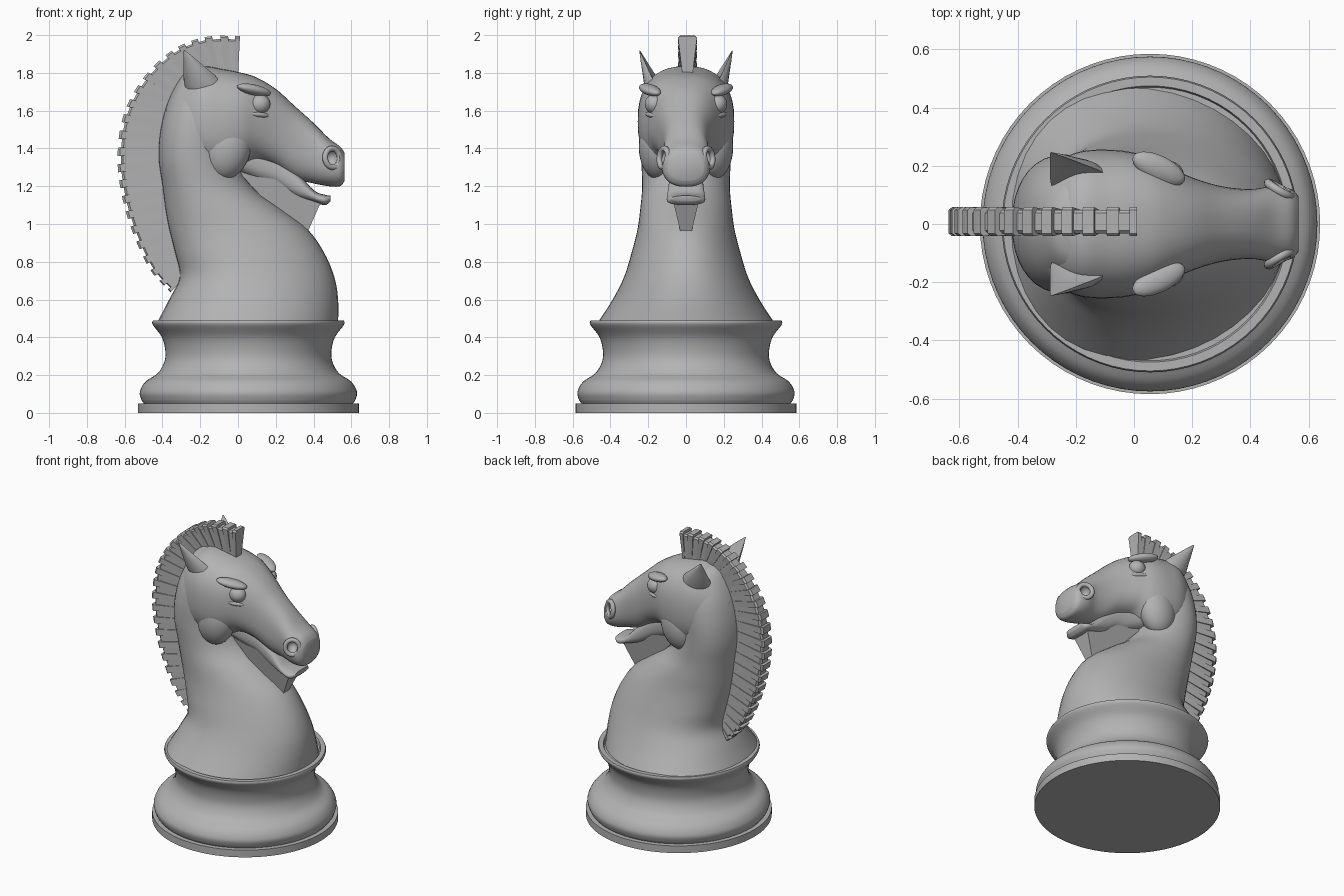
import bpy, bmesh, math
from mathutils import Vector, Matrix

old = bpy.data.objects.get("Cube")
if old:
    bpy.data.objects.remove(old, do_unlink=True)

stone = bpy.data.materials.new("warm_grey")
stone.use_nodes = True
GREY = (0.45, 0.45, 0.45, 1)
stone.diffuse_color = GREY
stone.node_tree.nodes["Principled BSDF"].inputs["Base Color"].default_value = GREY


def finish(bm, name, angle=40):
    bmesh.ops.recalc_face_normals(bm, faces=bm.faces)
    mesh = bpy.data.meshes.new(name)
    bm.to_mesh(mesh)
    bm.free()
    ob = bpy.data.objects.new(name, mesh)
    bpy.context.collection.objects.link(ob)
    mesh.materials.append(stone)
    if angle:
        bpy.ops.object.select_all(action="DESELECT")
        bpy.context.view_layer.objects.active = ob
        ob.select_set(True)
        bpy.ops.object.shade_smooth_by_angle(angle=math.radians(angle))
    return ob


def spline(rows, steps):
    """Catmull-Rom through rows of any width."""
    out = []
    last = len(rows) - 1
    for i in range(last):
        quad = [rows[max(i - 1, 0)], rows[i], rows[i + 1], rows[min(i + 2, last)]]
        for s in range(steps):
            t = s / steps
            out.append([0.5 * (2*b + (c - a)*t + (2*a - 5*b + 4*c - d)*t*t
                               + (3*b - a - 3*c + d)*t**3) for a, b, c, d in zip(*quad)])
    return out + [list(rows[-1])]


def skin(bm, rings, caps=True):
    loops = [[bm.verts.new(p) for p in ring] for ring in rings]
    n = len(loops[0])
    for a, b in zip(loops, loops[1:]):
        for i in range(n):
            j = (i + 1) % n
            bm.faces.new((a[i], a[j], b[j], b[i]))
    if caps:
        bm.faces.new(loops[0])
        bm.faces.new(loops[-1])


def loft(name, rows, axis, taper=0.0, power=0.9, n=40):
    """Rows of position, low, high, half width; sections run across the axis."""
    rings = []
    for pos, low, high, width in spline(rows, 5):
        ring = []
        for i in range(n):
            a = math.tau * i / n
            c, s = (math.copysign(abs(v) ** power, v) for v in (math.cos(a), math.sin(a)))
            u = (low + high) / 2 + (high - low) / 2 * s
            y = width * c * (1 + taper * s)
            ring.append((pos, y, u) if axis == "x" else (u, y, pos))
        rings.append(ring)
    bm = bmesh.new()
    skin(bm, rings)
    return finish(bm, name, 50)


def ellipsoid(name, centre, radii, turn=None):
    bm = bmesh.new()
    matrix = Matrix.Translation(centre) @ (turn or Matrix()) @ Matrix.Diagonal((*radii, 1))
    bmesh.ops.create_uvsphere(bm, u_segments=28, v_segments=16, radius=1, matrix=matrix)
    return finish(bm, name)


def lathe(name, profile, centre_x, n=72):
    bm = bmesh.new()
    skin(bm, [[(centre_x + r * math.cos(math.tau * i / n), r * math.sin(math.tau * i / n), z)
               for i in range(n)] for r, z in profile])
    return finish(bm, name)


# Turned base
CX = 0.055
lathe("foot_disc", [(0.585, 0), (0.585, 0.05)], CX)
curve = spline([(0.565, 0.065), (0.575, 0.11), (0.545, 0.165), (0.48, 0.21), (0.445, 0.27),
                (0.44, 0.33), (0.458, 0.4), (0.502, 0.46), (0.51, 0.478)], 5)
lathe("base_body", [(0.55, 0.045)] + curve + [(0.505, 0.49), (0.475, 0.49), (0.47, 0.475)], CX)

# Neck and chest
loft("neck", [(0.475, -0.43, 0.53, 0.465), (0.6, -0.365, 0.53, 0.385), (0.72, -0.31, 0.51, 0.325),
              (0.85, -0.335, 0.455, 0.285), (0.97, -0.365, 0.37, 0.255), (1.08, -0.385, 0.23, 0.24),
              (1.2, -0.4, 0.07, 0.23), (1.35, -0.42, 0, 0.235), (1.5, -0.41, 0, 0.235),
              (1.65, -0.37, 0, 0.21), (1.78, -0.3, -0.05, 0.14), (1.82, -0.24, -0.1, 0.06)],
     "z", taper=-0.12, power=0.95)

# Head and lower jaw
head = loft("head", [(-0.38, 1.45, 1.62, 0.1), (-0.32, 1.36, 1.73, 0.18), (-0.2, 1.28, 1.83, 0.245),
                     (-0.08, 1.26, 1.82, 0.255), (0.02, 1.3, 1.8, 0.24), (0.1, 1.33, 1.775, 0.205),
                     (0.2, 1.3, 1.715, 0.16), (0.3, 1.24, 1.625, 0.13), (0.4, 1.215, 1.535, 0.12),
                     (0.48, 1.2, 1.455, 0.13), (0.54, 1.2, 1.41, 0.12), (0.565, 1.23, 1.375, 0.095)],
            "x", power=0.82)
loft("lower_jaw", [(-0.02, 1.28, 1.45, 0.12), (0.1, 1.23, 1.42, 0.1), (0.2, 1.2, 1.37, 0.09),
                   (0.3, 1.14, 1.29, 0.09), (0.4, 1.115, 1.18, 0.1), (0.46, 1.1, 1.155, 0.1),
                   (0.49, 1.12, 1.15, 0.075)], "x", power=0.8)

# Web joining the chin to the chest
bm = bmesh.new()
skin(bm, [[(0.0, s * 0.07, 1.28), (0.2, s * 0.08, 1.24), (0.445, s * 0.07, 1.13),
           (0.37, s * 0.03, 0.96), (0.2, s * 0.05, 1.06)] for s in (-1, 1)])
finish(bm, "chin_web", 0)

for side, label in ((1, "left"), (-1, "right")):
    # Cheek, eye and brow
    ellipsoid(label + "_cheek", (-0.06, side * 0.15, 1.41), (0.13, 0.1, 0.175),
              Matrix.Rotation(0.2, 4, "Y"))
    ellipsoid(label + "_eye", (0.115, side * 0.168, 1.635), (0.056, 0.05, 0.052))
    ellipsoid(label + "_brow", (0.085, side * 0.19, 1.71), (0.1, 0.045, 0.028),
              Matrix.Rotation(-side * 0.45, 4, "Z") @ Matrix.Rotation(0.2, 4, "Y"))
    ellipsoid(label + "_lower_lid", (0.11, side * 0.172, 1.578), (0.07, 0.035, 0.018),
              Matrix.Rotation(-side * 0.45, 4, "Z") @ Matrix.Rotation(0.1, 4, "Y"))

    # Nostril hollow with a flared rim
    out = Vector((0.6, side, 0.1)).normalized()
    turn = out.to_track_quat("Z", "Y").to_matrix().to_4x4()
    spot = Vector((0.5, side * 0.118, 1.35))
    cutter = ellipsoid(label + "_nostril_cutter", spot, (0.038, 0.042, 0.05), turn)
    cutter.hide_render = True
    cutter.hide_set(True)
    cut = head.modifiers.new("nostril", "BOOLEAN")
    cut.operation, cut.solver, cut.object = "DIFFERENCE", "EXACT", cutter
    bm = bmesh.new()
    rings = []
    for i in range(25):
        a = math.tau * i / 24
        rings.append([spot + turn.to_3x3() @ Vector(((0.045 + 0.015 * math.cos(b)) * math.cos(a),
                      (0.05 + 0.015 * math.cos(b)) * math.sin(a), 0.015 * math.sin(b)))
                      for b in (math.tau * k / 10 for k in range(10))])
    skin(bm, rings, caps=False)
    bmesh.ops.remove_doubles(bm, verts=bm.verts, dist=0.0001)
    finish(bm, label + "_nostril_rim", 60)

    # Scooped pointed ear, open to the front and outside
    base, tip = Vector((-0.18, side * 0.14, 1.73)), Vector((-0.285, side * 0.245, 1.92))
    wide = Vector((1, side * 0.25, 0.15)).normalized()
    deep = (tip - base).cross(wide).normalized() * -side
    rings = []
    for t, size in ((0, 0.1), (0.25, 0.085), (0.5, 0.058), (0.75, 0.032), (1, 0.003)):
        ring = []
        for i in range(20):
            a = math.tau * i / 20
            d = math.sin(a) * (0.75 if math.sin(a) < 0 else -0.2 * min(1, t * 3) + 0.1)
            ring.append(base.lerp(tip, t) + wide * size * math.cos(a) + deep * size * d)
        rings.append(ring)
    bm = bmesh.new()
    skin(bm, rings)
    finish(bm, label + "_ear", 60)

# Mane of alternating wedge blocks: inner x, z then outer x, z
ridge = spline([(-0.28, 0.72, -0.35, 0.645), (-0.3, 0.83, -0.455, 0.76), (-0.33, 1.01, -0.545, 0.95),
                (-0.36, 1.2, -0.605, 1.15), (-0.38, 1.38, -0.628, 1.36), (-0.35, 1.54, -0.595, 1.58),
                (-0.3, 1.67, -0.495, 1.765), (-0.22, 1.76, -0.345, 1.91), (-0.12, 1.79, -0.175, 1.98),
                (0.0, 1.78, 0.01, 1.985)], 5)
bm = bmesh.new()
for i, pair in enumerate(zip(ridge, ridge[1:])):
    proud = i % 2 == 0
    rings = []
    for ix, iz, ox, oz in pair:
        inner, outer = Vector((ix, 0.008, iz)), Vector((ox, 0.008, oz))
        outer += (outer - inner).normalized() * (0.01 if proud else -0.008)
        half = 0.05 if proud else 0.04
        shoulder = inner.lerp(outer, 0.95)
        w = Vector((0, 1, 0))
        rings.append([inner - w * 0.026, shoulder - w * half, outer - w * (half - 0.01),
                      outer + w * (half - 0.01), shoulder + w * half, inner + w * 0.026])
    skin(bm, rings)
finish(bm, "mane", 0)
